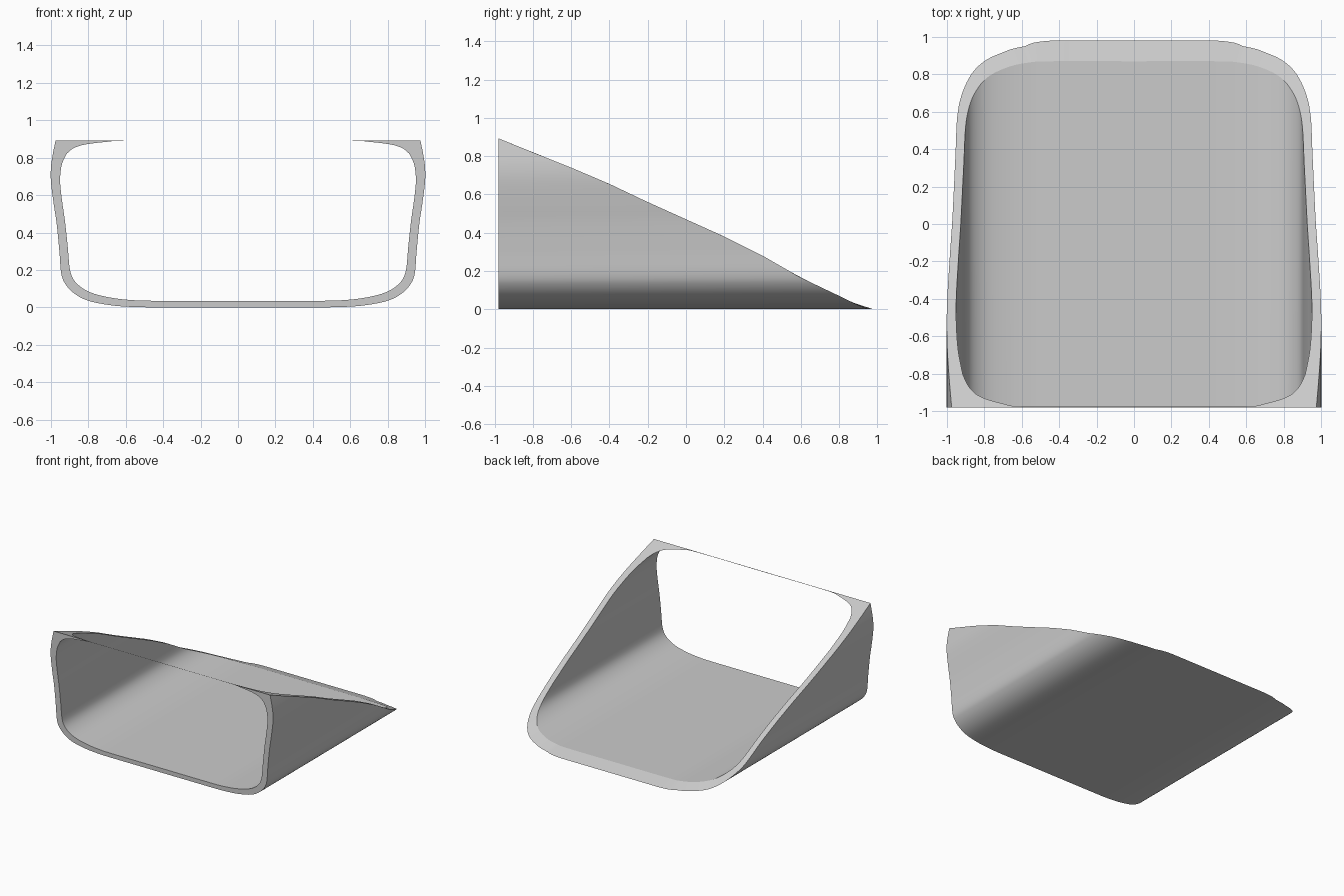
import bpy
import bmesh
from mathutils import Vector

cube = bpy.data.objects.get("Cube")
if cube:
    bpy.data.objects.remove(cube, do_unlink=True)

FRONT = -0.98
STEPS = 5

# Half cross-sections (x, z), from the middle of the floor up the left wall
OUTER_WALL = [(0, 0), (.45, 0), (.6, .004), (.7, .014), (.8, .035), (.87, .07),
              (.92, .12), (.945, .18), (.955, .3), (.97, .45), (.985, .55),
              (1, .67), (1, .75), (.99, .82), (.975, .893)]
INNER_WALL = [(0, .035), (.45, .035), (.57, .039), (.67, .05), (.77, .073), (.835, .105),
              (.88, .15), (.9, .21), (.91, .32), (.925, .46), (.938, .55),
              (.95, .65), (.95, .71), (.94, .77), (.915, .822)]
# Top edge, from the corner back to the middle
INNER_TOP = [(.915, .822), (.88, .85), (.82, .87), (.7, .885), (.58, .891), (0, .891)]
OUTER_TOP = [(x, .893) for x in (.975, .93, .84, .7, .58, 0)]

# Slanted cut: (height, depth) pairs
SLOPE = [(0, .98), (.003, .95), (.015, .915), (.035, .87), (.07, .8), (.165, .6),
         (.28, .4), (.38, .2), (.47, 0), (.56, -.2), (.655, -.4), (.74, -.6),
         (.82, -.8), (.893, FRONT)]


def smooth_path(points):
    """Smooth curve through the points, STEPS samples per span."""
    p = [Vector(q) for q in points]
    p = [p[0]] + p + [p[-1]]
    path = []
    for a, b, c, d in zip(p, p[1:], p[2:], p[3:]):
        for i in range(STEPS):
            t = i / STEPS
            path.append(b + ((c - a) * t + (2 * a - 5 * b + 4 * c - d) * t * t
                             + (3 * b - a - 3 * c + d) * t ** 3) / 2)
    return path + [p[-1]]


def cut_depth(z):
    """Depth at which the slanted cut reaches a height."""
    for (z0, y0), (z1, y1) in zip(SLOPE, SLOPE[1:]):
        if z <= z1:
            return y0 + (y1 - y0) * (z - z0) / (z1 - z0)
    return FRONT


def closed_profile(wall, top):
    """Full ring made from a half section and its mirror image."""
    half = smooth_path(wall) + smooth_path(top)[1:]
    half = [(p.x, max(p.y, 0)) for p in half]
    return half + [(-x, z) for x, z in reversed(half[1:-1])]


def bridge(bm, ring_a, ring_b):
    count = len(ring_a)
    for i in range(count):
        j = (i + 1) % count
        bm.faces.new((ring_a[i], ring_a[j], ring_b[j], ring_b[i]))


# Single grey finish
grey = bpy.data.materials.new("light grey")
grey.use_nodes = True
colour = (.6, .6, .6, 1)
grey.diffuse_color = colour
grey.node_tree.nodes["Principled BSDF"].inputs["Base Color"].default_value = colour

# Hood shell: outer skin, slanted rim, inner skin and front rim
bm = bmesh.new()
rings = []
for profile in (closed_profile(OUTER_WALL, OUTER_TOP), closed_profile(INNER_WALL, INNER_TOP)):
    front = [bm.verts.new((x, FRONT, z)) for x, z in profile]
    back = [bm.verts.new((x, cut_depth(z), z)) for x, z in profile]
    rings.append((front, back))
(outer_front, outer_back), (inner_front, inner_back) = rings
bridge(bm, outer_front, outer_back)
bridge(bm, outer_back, inner_back)
bridge(bm, inner_back, inner_front)
bridge(bm, inner_front, outer_front)
bmesh.ops.remove_doubles(bm, verts=bm.verts[:], dist=.0002)
bmesh.ops.recalc_face_normals(bm, faces=bm.faces[:])

mesh = bpy.data.meshes.new("hood_shell")
bm.to_mesh(mesh)
bm.free()
mesh.materials.append(grey)
hood = bpy.data.objects.new("hood_shell", mesh)
bpy.context.collection.objects.link(hood)

# Smooth skins with crisp rims
bpy.ops.object.select_all(action='DESELECT')
hood.select_set(True)
bpy.context.view_layer.objects.active = hood
bpy.ops.object.shade_smooth_by_angle(angle=.24)
